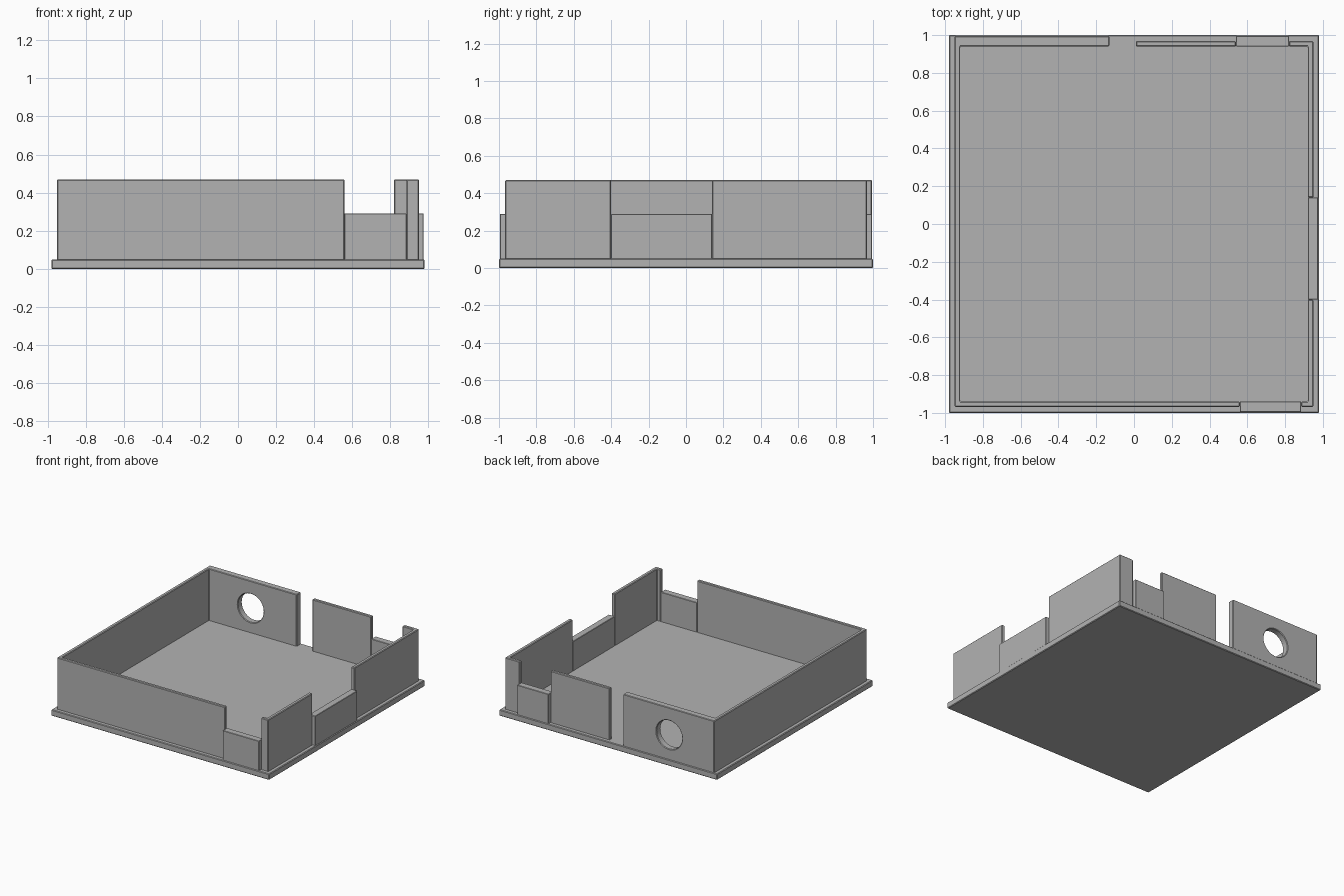
import bpy, bmesh, math

cube = bpy.data.objects.get("Cube")
if cube:
    bpy.data.objects.remove(cube, do_unlink=True)

grey = bpy.data.materials.new("plain_grey")
grey.use_nodes = True
colour = (0.45, 0.45, 0.45, 1)
grey.diffuse_color = colour
grey.node_tree.nodes["Principled BSDF"].inputs["Base Color"].default_value = colour

# Shared measurements
FLOOR, TOP, LOW = 0.05, 0.47, 0.29      # heights
BX, BY = 0.98, 1.0                      # base half sizes
OX, OY = 0.95, 0.968                    # wall outer faces
IX, IY = 0.92, 0.94                     # wall inner faces
EDGE = 0.995                            # outer face of flush parts on y


def extrude(name, outline, z0, z1):
    """Raise a plan outline into a solid."""
    bm = bmesh.new()
    face = bm.faces.new([bm.verts.new((x, y, z0)) for x, y in outline])
    raised = bmesh.ops.extrude_face_region(bm, geom=[face])["geom"]
    bmesh.ops.translate(bm, vec=(0, 0, z1 - z0),
                        verts=[v for v in raised if isinstance(v, bmesh.types.BMVert)])
    bmesh.ops.recalc_face_normals(bm, faces=bm.faces)
    mesh = bpy.data.meshes.new(name)
    bm.to_mesh(mesh)
    bm.free()
    mesh.materials.append(grey)
    obj = bpy.data.objects.new(name, mesh)
    bpy.context.collection.objects.link(obj)
    return obj


def rect(x0, x1, y0, y1):
    return [(x0, y0), (x1, y0), (x1, y1), (x0, y1)]


def soften(obj, width=0.005):
    mod = obj.modifiers.new("edge_break", "BEVEL")
    mod.width = width
    mod.limit_method = "ANGLE"
    mod.angle_limit = math.radians(40)


# Base plate
soften(extrude("base_plate", rect(-BX, BX, -BY, BY), 0, FLOOR))

# Main wall: back section, side and front in one run
main_wall = extrude("main_wall", [
    (-0.13, EDGE), (-OX, EDGE), (-OX, -OY), (0.56, -OY),
    (0.56, -IY), (-IX, -IY), (-IX, IY), (-0.13, IY)], FLOOR - 0.01, TOP)

# Round port through the back section
bpy.ops.mesh.primitive_cylinder_add(vertices=48, radius=0.115, depth=0.2,
                                    location=(-0.545, 0.97, 0.25),
                                    rotation=(math.pi / 2, 0, 0))
cutter = bpy.context.object
cutter.name = "port_cutter"
cutter.data.materials.append(grey)
cutter.hide_render = True
cutter.hide_viewport = True
cut = main_wall.modifiers.new("round_port", "BOOLEAN")
cut.operation = "DIFFERENCE"
cut.solver = "EXACT"
cut.object = cutter
soften(main_wall)

# Corner walls on the open side
soften(extrude("front_corner_wall", [
    (0.885, -OY), (OX, -OY), (OX, -0.40), (IX, -0.40),
    (IX, -IY), (0.885, -IY)], FLOOR - 0.01, TOP))
soften(extrude("back_corner_wall", [
    (0.82, OY), (OX, OY), (OX, 0.14), (IX, 0.14),
    (IX, IY), (0.82, IY)], FLOOR - 0.01, TOP))

# Middle back wall
soften(extrude("back_wall", rect(0.01, 0.54, IY, OY), FLOOR - 0.01, TOP))

# Low sills filling the notches, flush with the base edge
for name, outline in {
    "front_sill": rect(0.56, 0.885, -EDGE, -IY),
    "side_sill": rect(IX, BX - 0.005, -0.40, 0.14),
    "back_sill": rect(0.54, 0.82, IY, EDGE),
}.items():
    soften(extrude(name, outline, FLOOR - 0.01, LOW), 0.003)
